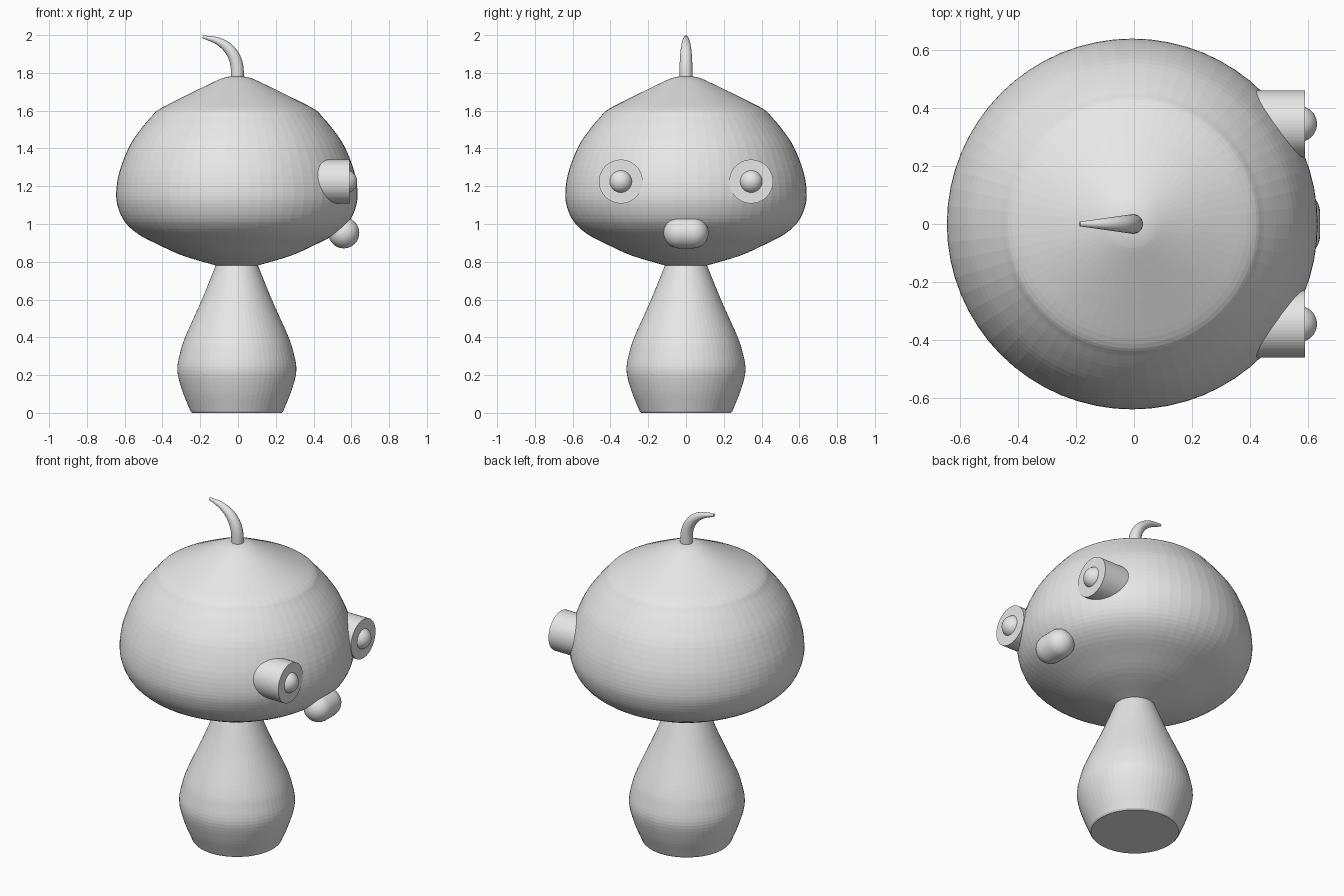
import bpy, bmesh, math
from mathutils import Vector, Matrix

if "Cube" in bpy.data.objects:
    bpy.data.objects.remove(bpy.data.objects["Cube"])

CX = -0.006  # axis of head and body

grey = bpy.data.materials.new("plain grey")
grey.diffuse_color = (0.8, 0.8, 0.8, 1)
grey.use_nodes = True
grey.node_tree.nodes["Principled BSDF"].inputs["Base Color"].default_value = grey.diffuse_color


def spline(pts, n=4):
    """Catmull-Rom curve through the points (any dimension)."""
    p = [Vector(q) for q in pts]
    p = [2 * p[0] - p[1]] + p + [2 * p[-1] - p[-2]]
    out = []
    for a, b, c, d in zip(p, p[1:], p[2:], p[3:]):
        for i in range(n):
            t = i / n
            out.append(0.5 * (2 * b + (c - a) * t + (2 * a - 5 * b + 4 * c - d) * t * t
                              + (3 * b - a - 3 * c + d) * t ** 3))
    return out + [p[-2]]


def skin(name, rings, smooth=False):
    """Join rings of points into a closed tube."""
    bm = bmesh.new()
    loops = [[bm.verts.new(v) for v in r] for r in rings]
    n = len(loops[0])
    for a, b in zip(loops, loops[1:]):
        for i in range(n):
            j = (i + 1) % n
            bm.faces.new((a[i], a[j], b[j], b[i]))
    bm.faces.new(loops[0][::-1])
    bm.faces.new(loops[-1])
    bmesh.ops.recalc_face_normals(bm, faces=bm.faces)
    for f in bm.faces:
        f.smooth = smooth and len(f.verts) == 4
    mesh = bpy.data.meshes.new(name)
    bm.to_mesh(mesh)
    bm.free()
    mesh.materials.append(grey)
    ob = bpy.data.objects.new(name, mesh)
    bpy.context.collection.objects.link(ob)
    return ob


def lathe(name, profile, matrix, n=64, smooth=False):
    """Turn (radius, height) points around local z."""
    ang = [2 * math.pi * i / n for i in range(n)]
    return skin(name, [[matrix @ Vector((r * math.cos(a), r * math.sin(a), z)) for a in ang]
                       for r, z in profile], smooth)


def arc(r, z, a0, a1, n=10):
    """Arc of a round end, as (radius, height) points."""
    return [(max(r * math.cos(t), 0.0005), z + r * math.sin(t))
            for t in (math.radians(a0 + (a1 - a0) * i / n) for i in range(n + 1))]


# body: pear-shaped with a flat base
axis = Matrix.Translation((CX, 0, 0))
body = [(0.245, 0.008), (0.29, 0.12), (0.315, 0.225), (0.30, 0.32), (0.27, 0.41),
        (0.185, 0.60), (0.108, 0.79)]
lathe("body", [(0.238, 0)] + [tuple(v) for v in spline(body, 5)], axis)

# head: wide dome with a conical top
head = [(0.11, 0.78), (0.285, 0.832), (0.41, 0.888), (0.52, 0.945), (0.592, 1.01),
        (0.63, 1.09), (0.639, 1.17), (0.621, 1.28), (0.57, 1.41), (0.51, 1.50),
        (0.455, 1.565), (0.415, 1.605), (0.31, 1.66), (0.12, 1.753), (0.065, 1.775),
        (0.02, 1.783)]
lathe("head", spline(head, 4), axis)

# eyes: tubes pointing along +x, each with a round pupil
to_x = Matrix.Rotation(math.pi / 2, 4, 'Y')
for side, label in ((-1, "left"), (1, "right")):
    place = Matrix.Translation((0, side * 0.345, 1.225)) @ to_x
    lathe(label + "_eye", [(0.116, 0.36), (0.116, 0.59)], place)
    lathe(label + "_pupil", arc(0.062, 0.569, -90, 90, 20), place, 32, True)

# nose: short sideways capsule
to_y = Matrix.Translation((0.56, 0, 0.953)) @ Matrix.Rotation(math.pi / 2, 4, 'X')
lathe("nose", arc(0.082, -0.037, -90, 0) + arc(0.082, 0.037, 0, 90), to_y, 32, True)

# stem: tapered, curling towards -x  (x, z, radius)
stem = spline([(-0.004, 1.74, 0.034), (-0.004, 1.82, 0.034), (-0.018, 1.88, 0.032),
               (-0.053, 1.932, 0.027), (-0.11, 1.97, 0.019), (-0.187, 1.991, 0.008)])
rings = []
for i, (x, z, r) in enumerate(stem):
    a, b = stem[max(i - 1, 0)], stem[min(i + 1, len(stem) - 1)]
    d = Vector((b[0] - a[0], 0, b[1] - a[1])).normalized()
    side = Vector((0, 1, 0))
    up = side.cross(d)
    rings.append([Vector((x, 0, z)) + r * (math.cos(t) * up + math.sin(t) * side)
                  for t in (2 * math.pi * k / 24 for k in range(24))])
skin("stem", rings, True)
